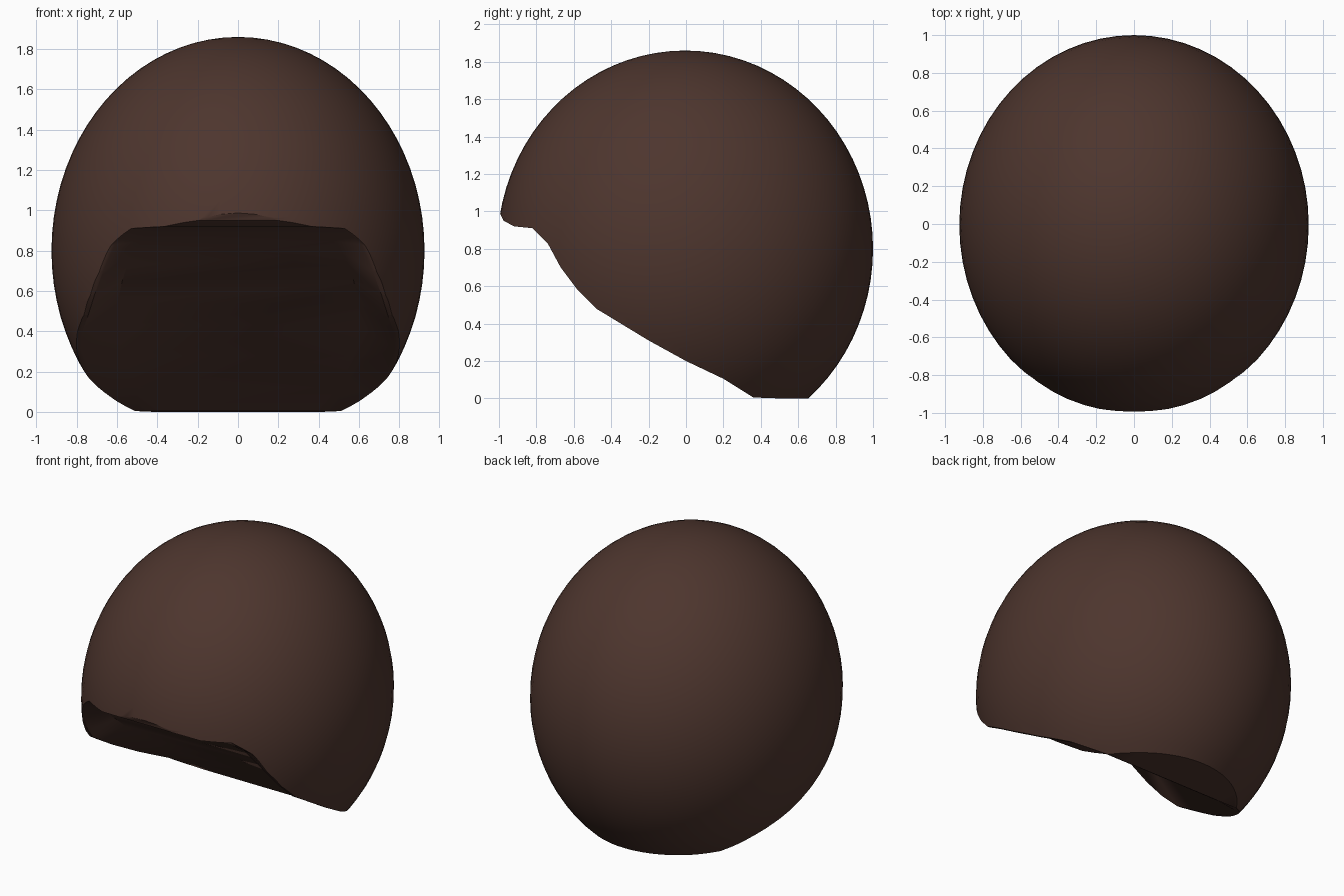
import bpy
import bmesh
import math

if "Cube" in bpy.data.objects:
    bpy.data.objects.remove(bpy.data.objects["Cube"])

RX, RY, RZ, CY, CZ = 0.925, 1.005, 1.06, -0.005, 0.8

brown = bpy.data.materials.new("dark_brown")
brown.diffuse_color = (0.075, 0.036, 0.027, 1)
brown.use_nodes = True
brown.node_tree.nodes["Principled BSDF"].inputs["Base Color"].default_value = brown.diffuse_color

# Rounded hair cap: a slightly egg-shaped ellipsoid
bpy.ops.mesh.primitive_uv_sphere_add(segments=64, ring_count=40, location=(0, CY, CZ))
hair = bpy.context.object
hair.name = "hair_cap"
hair.scale = (RX, RY, RZ)
bpy.ops.object.transform_apply(location=True, rotation=True, scale=True)
hair.data.materials.append(brown)

# Hairline seen from the side (y, z): fringe, temples, nape
hairline = [(-1.3, 1.06), (-1.0, 1.0), (-0.975, 0.95), (-0.92, 0.92), (-0.82, 0.91),
            (-0.74, 0.83), (-0.67, 0.70), (-0.58, 0.58), (-0.48, 0.48), (-0.34, 0.395),
            (-0.20, 0.31), (0.0, 0.20), (0.2, 0.105), (0.36, 0.005), (0.5, 0.0), (1.3, 0.0)]


def rim_x(y, z):
    """Half width of the ellipsoid at a hairline point."""
    return RX * math.sqrt(max(0.05, 1 - ((y - CY) / RY) ** 2 - ((z - CZ) / RZ) ** 2))


def inner_z(y, z):
    """The middle of the opening is a flat slope from fringe to nape."""
    if -0.82 < y < 0.36:
        return max(z, 0.91 * (0.36 - y) / 1.18)
    return z


# Cutter: a sheet that follows the hairline at the sides and the slope in the middle
bm = bmesh.new()
rows = []
for y, z in hairline:
    r = rim_x(y, z)
    top = inner_z(y, z)
    section = [(-1.3, z), (-0.97 * r, z), (-0.75 * r, top),
               (0.75 * r, top), (0.97 * r, z), (1.3, z), (1.3, -0.6), (-1.3, -0.6)]
    rows.append([bm.verts.new((x, y, h)) for x, h in section])
for a, b in zip(rows, rows[1:]):
    for i in range(8):
        j = (i + 1) % 8
        bm.faces.new((a[i], a[j], b[j], b[i]))
bm.faces.new(rows[0])
bm.faces.new(rows[-1])
bmesh.ops.triangulate(bm, faces=bm.faces[:])
bmesh.ops.recalc_face_normals(bm, faces=bm.faces[:])
mesh = bpy.data.meshes.new("face_opening_cutter")
bm.to_mesh(mesh)
bm.free()
cutter = bpy.data.objects.new("face_opening_cutter", mesh)
bpy.context.collection.objects.link(cutter)
cutter.hide_render = True

# Carve the opening and the flat nape
cut = hair.modifiers.new("face_opening", 'BOOLEAN')
cut.operation = 'DIFFERENCE'
cut.solver = 'EXACT'
cut.object = cutter
bpy.ops.object.modifier_apply(modifier=cut.name)
bpy.data.objects.remove(cutter)
bpy.ops.object.shade_smooth_by_angle(angle=0.6)
